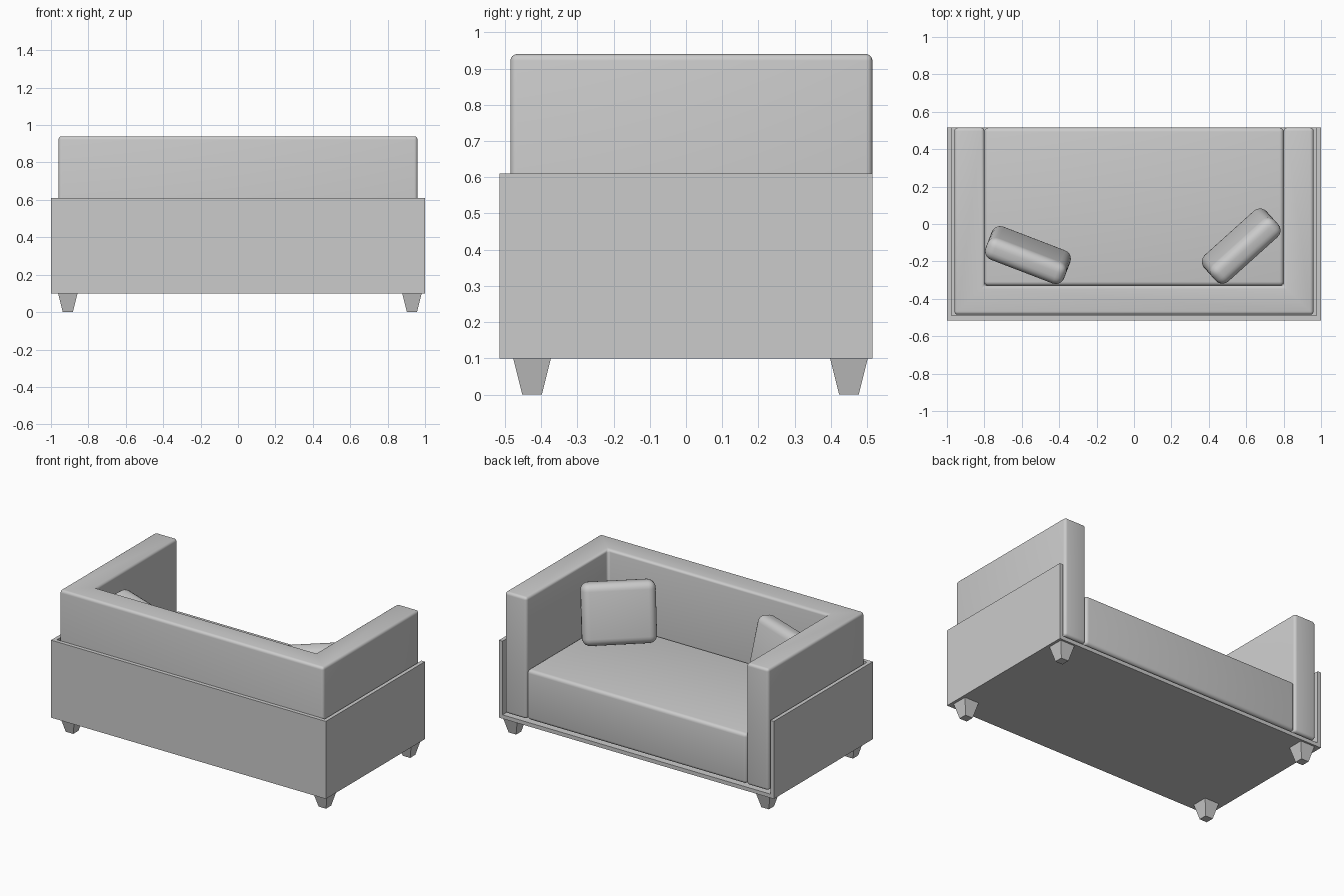
import bpy, bmesh
from math import radians

if "Cube" in bpy.data.objects:
    bpy.data.objects.remove(bpy.data.objects["Cube"])


def finish(name, bm, bevel=0.0, segments=4):
    """Turn a bmesh into an object, with optional rounded edges."""
    bmesh.ops.recalc_face_normals(bm, faces=bm.faces)
    mesh = bpy.data.meshes.new(name)
    bm.to_mesh(mesh)
    bm.free()
    ob = bpy.data.objects.new(name, mesh)
    bpy.context.collection.objects.link(ob)
    if bevel:
        mod = ob.modifiers.new("rounded_edges", 'BEVEL')
        mod.width = bevel
        mod.segments = segments
        bpy.ops.object.select_all(action='DESELECT')
        bpy.context.view_layer.objects.active = ob
        ob.select_set(True)
        bpy.ops.object.modifier_apply(modifier=mod.name)
        bpy.ops.object.shade_smooth_by_angle(angle=radians(40))
    return ob


def prism(name, outline, z0, z1, bevel=0.0):
    """Extrude a plan outline from z0 up to z1."""
    bm = bmesh.new()
    face = bm.faces.new([bm.verts.new((x, y, z0)) for x, y in outline])
    new = bmesh.ops.extrude_face_region(bm, geom=[face])["geom"]
    bmesh.ops.translate(bm, vec=(0, 0, z1 - z0),
                        verts=[v for v in new if isinstance(v, bmesh.types.BMVert)])
    return finish(name, bm, bevel)


def rect(x0, x1, y0, y1):
    return [(x0, y0), (x1, y0), (x1, y1), (x0, y1)]


# outer shell: a box hollowed out, open at the top and the seating side
shell = prism("outer_shell", rect(-1, 1, -0.515, 0.515), 0.10, 0.61)
cutter = prism("shell_cutter", rect(-0.975, 0.975, -0.49, 0.7), 0.125, 0.8)
cutter.hide_render = True
cut = shell.modifiers.new("hollow", 'BOOLEAN')
cut.operation = 'DIFFERENCE'
cut.solver = 'EXACT'
cut.object = cutter
bpy.context.view_layer.objects.active = shell
bpy.ops.object.modifier_apply(modifier=cut.name)
bpy.data.objects.remove(cutter)

# padded backrest and arms in one U shape
prism("back_and_arms",
      [(-0.96, -0.485), (0.96, -0.485), (0.96, 0.515), (0.80, 0.515),
       (0.80, -0.33), (-0.80, -0.33), (-0.80, 0.515), (-0.96, 0.515)],
      0.14, 0.94, 0.018)

# seat cushion
prism("seat", rect(-0.80, 0.80, -0.33, 0.515), 0.14, 0.47, 0.022)

# tapered square legs
for side, x in (("left", -0.91), ("right", 0.93)):
    for end, y in (("front", -0.425), ("back", 0.45)):
        bm = bmesh.new()
        bmesh.ops.create_cube(bm, size=1)
        for v in bm.verts:
            half = 0.052 if v.co.z > 0 else 0.027
            v.co = (x + (half if v.co.x > 0 else -half),
                    y + (half if v.co.y > 0 else -half),
                    0.10 if v.co.z > 0 else 0.0)
        finish(f"{end}_{side}_leg", bm)

# loose throw cushions leaning back
for name, loc, turn in (("left_throw_cushion", (-0.567, -0.166, 0.665), -21),
                        ("right_throw_cushion", (0.573, -0.118, 0.665), 42)):
    bm = bmesh.new()
    bmesh.ops.create_cube(bm, size=1)
    bmesh.ops.scale(bm, vec=(0.45, 0.125, 0.385), verts=bm.verts)
    ob = finish(name, bm, 0.048, 5)
    ob.location = loc
    ob.rotation_euler = (radians(13), 0, radians(turn))
